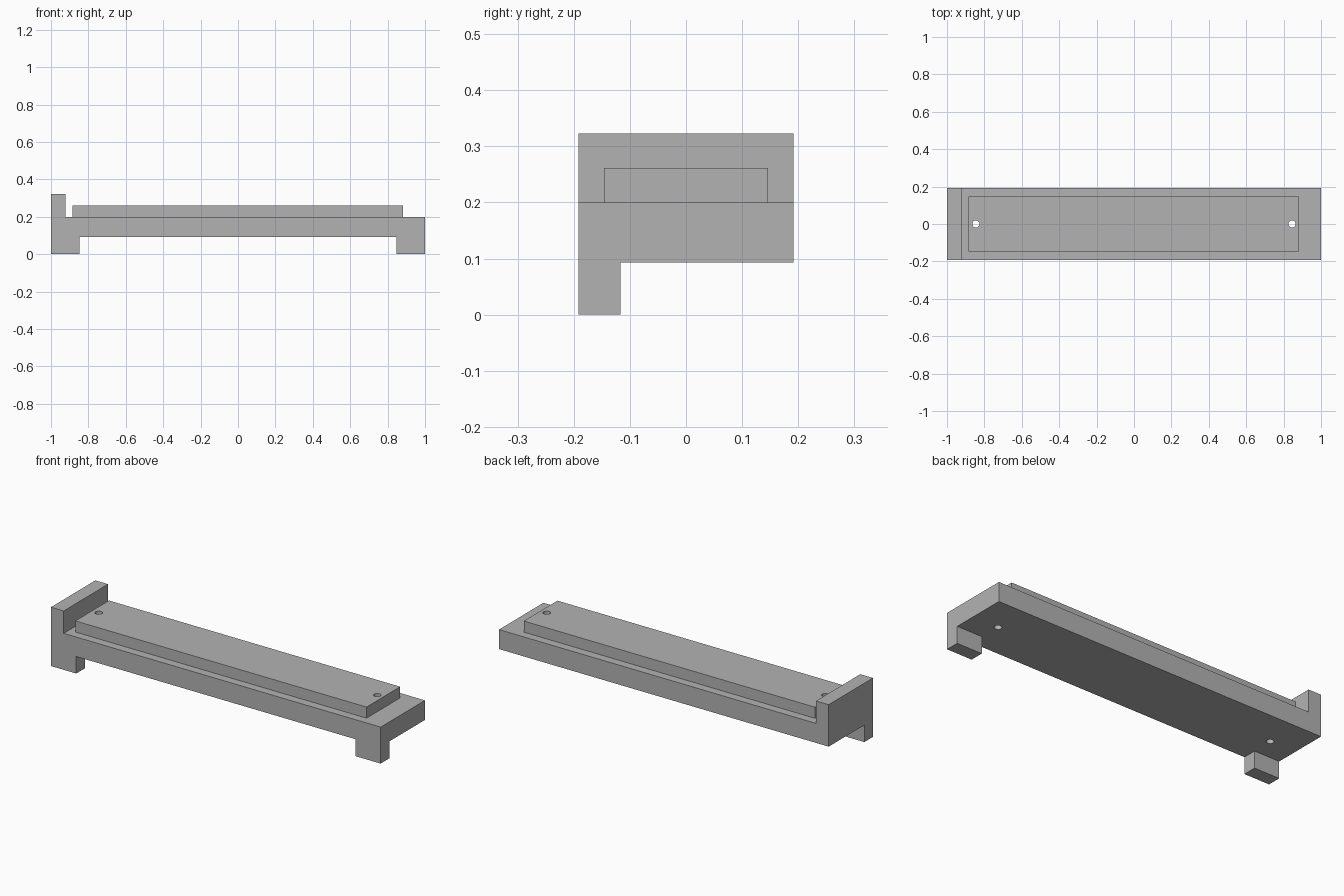
import bpy
import bmesh
from mathutils import Matrix, Vector

cube = bpy.data.objects.get("Cube")
if cube:
    bpy.data.objects.remove(cube, do_unlink=True)

# Single plain grey finish
grey = bpy.data.materials.new("plain_grey")
grey.use_nodes = True
colour = (0.45, 0.45, 0.45, 1)
grey.diffuse_color = colour
grey.node_tree.nodes["Principled BSDF"].inputs["Base Color"].default_value = colour

HALF_DEPTH = 0.192
BED_BOTTOM, BED_TOP = 0.093, 0.2
PAD_TOP, STOP_TOP = 0.261, 0.323


def finish(name, bm):
    bmesh.ops.recalc_face_normals(bm, faces=bm.faces)
    mesh = bpy.data.meshes.new(name)
    bm.to_mesh(mesh)
    bm.free()
    mesh.materials.append(grey)
    obj = bpy.data.objects.new(name, mesh)
    bpy.context.collection.objects.link(obj)
    return obj


def box(name, low, high):
    low, high = Vector(low), Vector(high)
    bm = bmesh.new()
    bmesh.ops.create_cube(bm, size=1, matrix=Matrix.Translation((low + high) / 2)
                          @ Matrix.Diagonal((*(high - low), 1)))
    return finish(name, bm)


def combine(target, tool, operation):
    mod = target.modifiers.new(tool.name, "BOOLEAN")
    mod.operation, mod.solver, mod.object = operation, "EXACT", tool
    bpy.context.view_layer.objects.active = target
    bpy.ops.object.modifier_apply(modifier=mod.name)
    bpy.data.objects.remove(tool, do_unlink=True)


# Bed with a raised stop at one end: an L-shaped profile extruded in depth
profile = [(-1, BED_BOTTOM), (1, BED_BOTTOM), (1, BED_TOP),
           (-0.923, BED_TOP), (-0.923, STOP_TOP), (-1, STOP_TOP)]
bm = bmesh.new()
face = bm.faces.new([bm.verts.new((x, -HALF_DEPTH, z)) for x, z in profile])
extruded = bmesh.ops.extrude_face_region(bm, geom=[face], use_keep_orig=True)
bmesh.ops.translate(bm, vec=(0, 2 * HALF_DEPTH, 0),
                    verts=[v for v in extruded["geom"] if isinstance(v, bmesh.types.BMVert)])
bed = finish("bed_with_end_stop", bm)

# Raised pad on the bed
pad = box("raised_pad", (-0.885, -0.146, BED_TOP - 0.03), (0.882, 0.146, PAD_TOP))
combine(bed, pad, "UNION")

# Two feet under the front edge
for side in (-1, 1):
    xs = sorted((side * 0.847, side))
    foot = box("foot", (xs[0], -HALF_DEPTH, 0), (xs[1], -0.117, BED_BOTTOM + 0.03))
    combine(bed, foot, "UNION")

# Round screw holes through pad and bed
for side in (-1, 1):
    bm = bmesh.new()
    bmesh.ops.create_cone(bm, cap_ends=True, segments=32, radius1=0.019, radius2=0.019,
                          depth=1, matrix=Matrix.Translation((side * 0.845, 0, 0.2)))
    combine(bed, finish("hole_cutter", bm), "DIFFERENCE")

# Smooth hole walls, crisp edges elsewhere
bpy.ops.object.select_all(action="DESELECT")
bed.select_set(True)
bpy.context.view_layer.objects.active = bed
bpy.ops.object.shade_smooth_by_angle()
